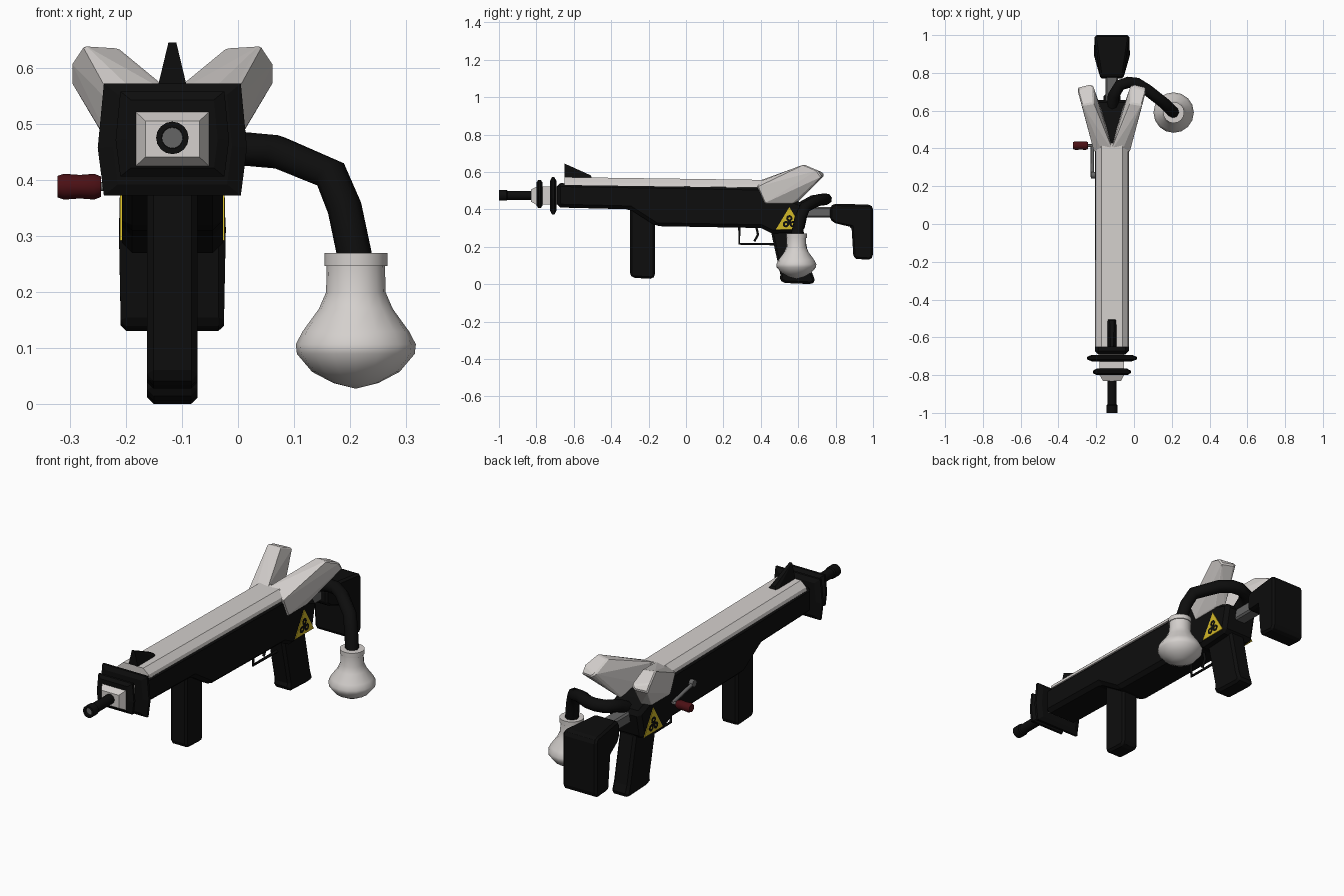
import bpy, bmesh, math
from mathutils import Vector, Matrix

if "Cube" in bpy.data.objects:
    bpy.data.objects.remove(bpy.data.objects["Cube"])

CX = -0.117  # centre plane of the long body


def material(name, rgb):
    m = bpy.data.materials.new(name)
    m.use_nodes = True
    m.diffuse_color = (*rgb, 1)
    m.node_tree.nodes["Principled BSDF"].inputs["Base Color"].default_value = (*rgb, 1)
    return m


black = material("black", (.004, .004, .004))
white = material("warm_white", (.66, .63, .61))
grey = material("grey", (.13, .13, .13))
red = material("dark_red", (.07, .005, .007))
yellow = material("yellow", (.65, .48, .02))


def finish(name, bm, mat, smooth=None, bevel=0):
    bmesh.ops.recalc_face_normals(bm, faces=bm.faces)
    me = bpy.data.meshes.new(name)
    bm.to_mesh(me)
    bm.free()
    me.materials.append(mat)
    ob = bpy.data.objects.new(name, me)
    bpy.context.collection.objects.link(ob)
    if bevel:
        mod = ob.modifiers.new("edge", 'BEVEL')
        mod.width, mod.segments, mod.limit_method = bevel, 1, 'ANGLE'
    if smooth:
        select(ob)
        bpy.ops.object.shade_smooth_by_angle(angle=math.radians(smooth))
    return ob


def select(ob):
    bpy.ops.object.select_all(action='DESELECT')
    ob.select_set(True)
    bpy.context.view_layer.objects.active = ob


def prism(name, profile, half, mat, bevel=0, x=CX):
    """Side profile of (y, z) points extruded across x."""
    bm = bmesh.new()
    f = bm.faces.new([bm.verts.new((x - half, y, z)) for y, z in profile])
    new = bmesh.ops.extrude_face_region(bm, geom=[f])["geom"]
    bmesh.ops.translate(bm, vec=(2 * half, 0, 0),
                        verts=[v for v in new if isinstance(v, bmesh.types.BMVert)])
    return finish(name, bm, mat, bevel=bevel)


def hull(name, points, mat, bevel=0):
    """Convex solid; x is measured from the centre plane."""
    bm = bmesh.new()
    for x, y, z in points:
        bm.verts.new((CX + x, y, z))
    res = bmesh.ops.convex_hull(bm, input=bm.verts[:])
    bmesh.ops.delete(bm, geom=list({v for v in res["geom_interior"] + res["geom_unused"]
                     if isinstance(v, bmesh.types.BMVert)}), context='VERTS')
    bmesh.ops.dissolve_limit(bm, angle_limit=.02, verts=bm.verts[:], edges=bm.edges[:])
    return finish(name, bm, mat, bevel=bevel)


def lathe(name, profile, origin, axis, mat, steps=16, smooth=40):
    """Revolve (radius, distance) points about an axis through origin."""
    bm = bmesh.new()
    vs = [bm.verts.new((r, 0, t)) for r, t in profile]
    es = [bm.edges.new(p) for p in zip(vs, vs[1:])]
    bmesh.ops.spin(bm, geom=vs + es, cent=(0, 0, 0), axis=(0, 0, 1),
                   angle=math.tau, steps=steps)
    bmesh.ops.remove_doubles(bm, verts=bm.verts[:], dist=1e-5)
    turn = Vector((0, 0, 1)).rotation_difference(Vector(axis)).to_matrix().to_4x4()
    bm.transform(Matrix.Translation(origin) @ turn)
    return finish(name, bm, mat, smooth)


def tube(name, path, radius, mat, resolution=2, smooth=None):
    cu = bpy.data.curves.new(name, 'CURVE')
    cu.dimensions, cu.bevel_depth = '3D', radius
    cu.bevel_resolution, cu.use_fill_caps = resolution, True
    s = cu.splines.new('POLY')
    s.points.add(len(path) - 1)
    for p, co in zip(s.points, path):
        p.co = (*co, 1)
    ob = bpy.data.objects.new(name, cu)
    bpy.context.collection.objects.link(ob)
    cu.materials.append(mat)
    select(ob)
    bpy.ops.object.convert(target='MESH')
    if smooth:
        bpy.ops.object.shade_smooth_by_angle(angle=math.radians(smooth))
    return ob


def box(name, x, y, z, mat, bevel=0):
    return hull(name, [(a, b, c) for a in x for b in y for c in z], mat, bevel)


# Main body and long top cover
prism("body", [(-.69, .54), (-.69, .41), (-.3, .4), (-.16, .31), (.4, .3), (.46, .27),
               (.63, .28), (.66, .42), (.58, .45), (.45, .52)], .09, black, .018)
hull("top_cover", [(s * w, y, z + h) for s in (-1, 1) for y, z in ((-.65, .53), (.43, .515))
                   for w, h in ((.088, 0), (.084, .016), (.055, .042))], white)

# Spread rear wings
wing = [(.094, .38, .52), (.094, .42, .43), (.094, .57, .43), (.06, .4, .55), (0, .4, .556),
        (0, .43, .45), (.05, .59, .43), (.097, .64, .636), (.16, .63, .64), (.18, .70, .61),
        (.18, .725, .575), (.12, .74, .58), (.1, .735, .595)]
for side, label in ((1, "left"), (-1, "right")):
    hull(label + "_wing", [(side * x, y, z) for x, y, z in wing], white, .006)

# Front sight fin
hull("front_sight", [(s * x, y, z) for s in (-1, 1) for x, y, z in
                     ((.025, -.65, .57), (.007, -.65, .645), (.025, -.5, .56), (.012, -.51, .582))],
     black)

# Muzzle plates, block and barrel
outline = [(.122, .1), (.133, -.015), (.122, -.1)]
for name, y, k, mid in (("muzzle_plate_large", -.71, 1, .472), ("muzzle_plate_small", -.783, .76, .482)):
    hull(name, [(s * x * k * a, y + d, mid + z * k * a) for s in (-1, 1) for x, z in outline
                for a, d in ((1, -.006), (1, .006), (.8, -.017), (.8, .017))], black)
hull("muzzle_block", [(s * x, y, .473 + t * z) for s in (-1, 1) for t in (-1, 1)
                      for x, y, z in ((.065, -.68, .048), (.065, -.8, .048), (.048, -.83, .032))], white)
lathe("barrel", [(0, .02), (.019, .02), (.019, 0), (.029, 0), (.029, .04), (.024, .045), (.024, .2),
                 (0, .2)], (CX, -1, .475), (0, 1, 0), black)
lathe("bore_floor", [(0, 0), (.0185, 0), (.0185, .01), (0, .01)], (CX, -.987, .475), (0, 1, 0), grey)

# Grips and trigger
prism("front_grip", [(-.3, .42), (-.3, .05), (-.285, .034), (-.18, .028), (-.165, .045),
                     (-.165, .36)], .045, black, .012)
prism("rear_grip", [(.45, .3), (.505, .05), (.5, .02), (.53, .006), (.67, 0), (.692, .012),
                    (.675, .06), (.625, .3)], .045, black, .012)
tube("trigger_guard", [(CX, .285, .31), (CX, .285, .215), (CX, .5, .213)], .007, black, 1)
tube("trigger", [(CX, .375, .31), (CX, .385, .265), (CX, .365, .228)], .007, black, 1)

# Shoulder stock on its rod
box("stock_rod", (-.033, .033), (.62, .8), (.355, .412), grey, .008)
stock = prism("stock", [(.77, .41), (.77, .345), (.8, .325), (.885, .305), (.895, .145), (.91, .135),
                        (.985, .13), (1, .15), (1, .41), (.985, .425), (.79, .43)], .092, black, .01)
for v in stock.data.vertices:
    if v.co.y < .83:
        v.co.x = CX + (v.co.x - CX) * .68

# Hose and hanging bulb
BX, BY = .21, .59
tube("hose", [(CX, .6, .4), (-.108, .68, .445), (-.075, .735, .452), (-.03, .75, .455), (.015, .745, .455),
              (.07, .71, .45), (.165, .635, .41), (.19, .61, .35), (BX, BY, .255)], .031, black, 2, 50)
lathe("bulb", [(0, .028), (.04, .038), (.078, .058), (.105, .09), (.107, .107), (.095, .13), (.066, .17),
               (.053, .2), (.052, .247), (.056, .247), (.056, .27), (0, .27)],
      (BX, BY, 0), (0, 0, 1), white)

# Side crank
lathe("crank_handle", [(0, 0), (.019, 0), (.023, .012), (.021, .04), (.023, .066), (.018, .078), (0, .078)],
      (-.322, .415, .388), (1, 0, 0), red, 12)
tube("crank_pin", [(-.25, .415, .388), (-.217, .415, .388)], .008, grey)
tube("crank_arm", [(-.22, .42, .388), (-.22, .25, .425)], .009, grey, 1)
tube("crank_hub", [(-.228, .258, .424), (-.19, .258, .424)], .018, grey)

# Warning triangles with a three-lobed sign on both sides
for side, label in ((1, "left"), (-1, "right")):
    x = CX + side * .091
    prism(label + "_warning_triangle", [(.48, .292), (.625, .292), (.5525, .412)], .002, yellow, x=x)
    for i in range(3):
        a = math.pi / 2 + i * math.tau / 3
        lathe(f"{label}_sign_lobe_{i + 1}", [(.006, 0), (.017, 0), (.017, .001), (.006, .001), (.006, 0)],
              (x + side * .002, .5525 + .021 * math.cos(a), .331 + .021 * math.sin(a)),
              (side, 0, 0), black, 12)
    lathe(label + "_sign_centre", [(0, 0), (.011, 0), (.011, .001), (0, .001)],
          (x + side * .002, .5525, .331), (side, 0, 0), black, 12)
